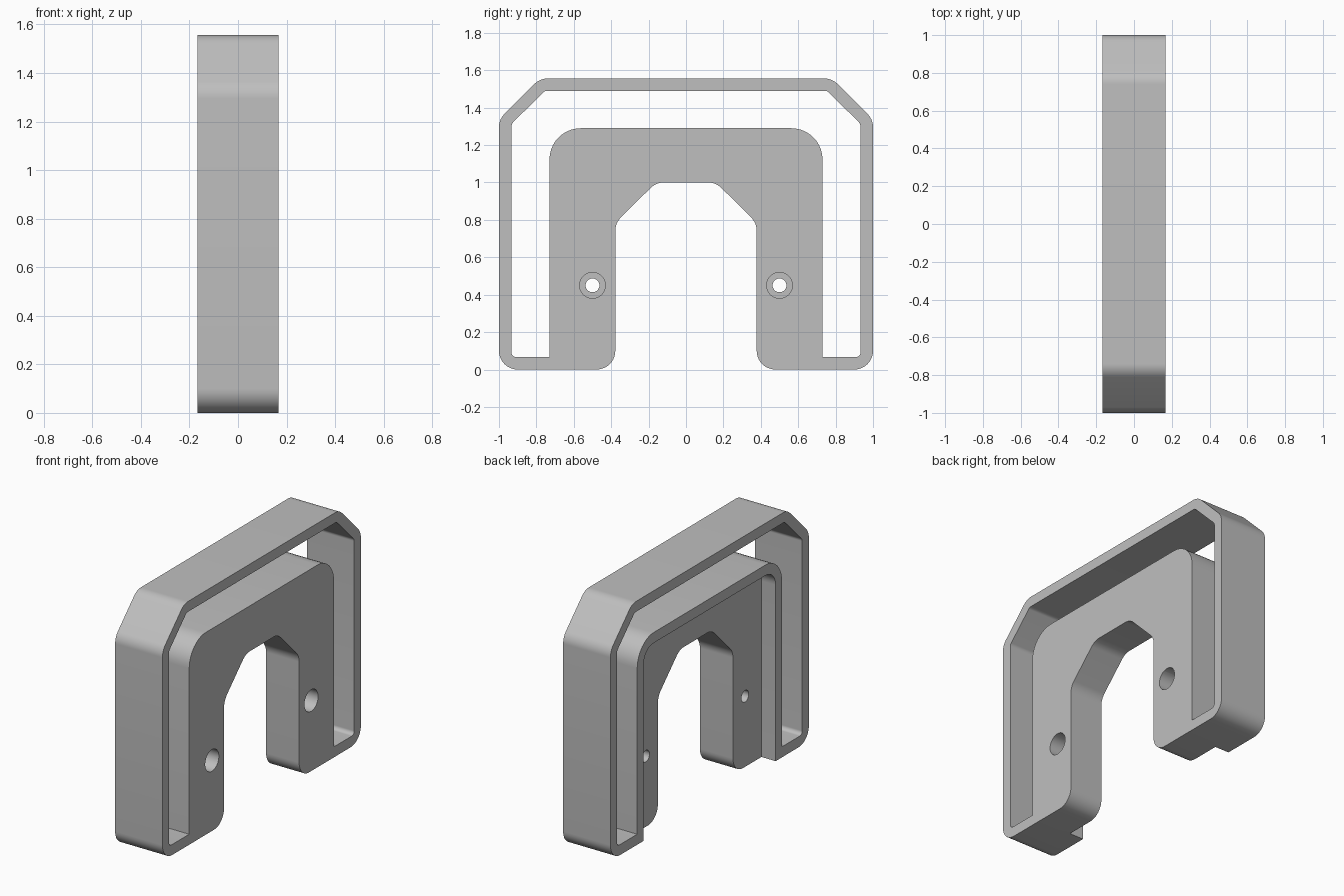
import bpy, bmesh, math
from mathutils import Vector, Matrix

cube = bpy.data.objects.get("Cube")
if cube:
    bpy.data.objects.remove(cube, do_unlink=True)

HALF = 1 / 6          # half the thickness along x
RECESS_X = HALF - 0.1 # depth plane of the rear recess
BORE_X = 0.0          # floor of the counterbores

grey = bpy.data.materials.new("light grey")
grey.use_nodes = True
grey.diffuse_color = (0.52, 0.52, 0.52, 1)
grey.node_tree.nodes["Principled BSDF"].inputs["Base Color"].default_value = grey.diffuse_color


def fillet(corners, steps=10):
    """Round each (y, z, radius) corner of a closed profile."""
    out = []
    for i, (y, z, r) in enumerate(corners):
        p = Vector((y, z))
        if r == 0:
            out.append(p)
            continue
        a = (Vector(corners[i - 1][:2]) - p).normalized()
        b = (Vector(corners[(i + 1) % len(corners)][:2]) - p).normalized()
        half = a.angle(b) / 2
        centre = p + (a + b).normalized() * (r / math.sin(half))
        start = p + a * (r / math.tan(half)) - centre
        end = p + b * (r / math.tan(half)) - centre
        sweep = start.angle_signed(end)
        for k in range(steps + 1):
            # angle_signed is clockwise positive
            out.append(centre + Matrix.Rotation(-sweep * k / steps, 2) @ start)
    return out


def symmetric(half):
    return half + [(-y, z, r) for y, z, r in reversed(half)]


def make_object(name, bm):
    bmesh.ops.recalc_face_normals(bm, faces=bm.faces)
    mesh = bpy.data.meshes.new(name)
    bm.to_mesh(mesh)
    bm.free()
    mesh.materials.append(grey)
    obj = bpy.data.objects.new(name, mesh)
    bpy.context.collection.objects.link(obj)
    return obj


def prism(name, points, x0, x1):
    """Extrude a (y, z) profile along x."""
    bm = bmesh.new()
    face = bm.faces.new([bm.verts.new((x0, p[0], p[1])) for p in points])
    res = bmesh.ops.extrude_face_region(bm, geom=[face])
    verts = [v for v in res["geom"] if isinstance(v, bmesh.types.BMVert)]
    bmesh.ops.translate(bm, verts=verts, vec=(x1 - x0, 0, 0))
    return make_object(name, bm)


def circle(y, z, r, n=32):
    return [(y + r * math.cos(math.tau * k / n), z + r * math.sin(math.tau * k / n))
            for k in range(n)]


# Outer arch with the central notch
outline = symmetric([(0.16, 1.0, 0.1), (0.378, 0.783, 0.1), (0.378, 0, 0.1),
                     (1, 0, 0.1), (1, 1.337, 0.1), (0.781, 1.556, 0.1)])
body = prism("bracket_body", fillet(outline), -HALF, HALF)

# Slot between the outer band and the inner block
slot = symmetric([(0.73, 1.29, 0.167), (0.73, 0.067, 0), (0.933, 0.067, 0.025),
                  (0.933, 1.313, 0.033), (0.755, 1.49, 0.033)])
cutters = [prism("slot_cutter", fillet(slot), -0.4, 0.4)]

# Rear recess that leaves a thin rim round the block
recess = symmetric([(0.665, -0.1, 0), (0.665, 1.223, 0.1)])
cutters.append(prism("recess_cutter", fillet(recess), -0.4, -RECESS_X))

# Counterbored screw holes
for side in (-1, 1):
    cutters.append(prism("hole_cutter", circle(side * 0.5, 0.45, 0.037), -0.4, 0.4))
    cutters.append(prism("bore_cutter", circle(side * 0.5, 0.45, 0.069), BORE_X, 0.4))

bpy.ops.object.select_all(action='DESELECT')
body.select_set(True)
bpy.context.view_layer.objects.active = body
for cutter in cutters:
    cutter.hide_render = True
    mod = body.modifiers.new(cutter.name, 'BOOLEAN')
    mod.operation = 'DIFFERENCE'
    mod.solver = 'EXACT'
    mod.object = cutter
    bpy.ops.object.modifier_apply(modifier=mod.name)
    bpy.data.objects.remove(cutter, do_unlink=True)

bpy.ops.object.shade_smooth_by_angle(angle=math.radians(30))
